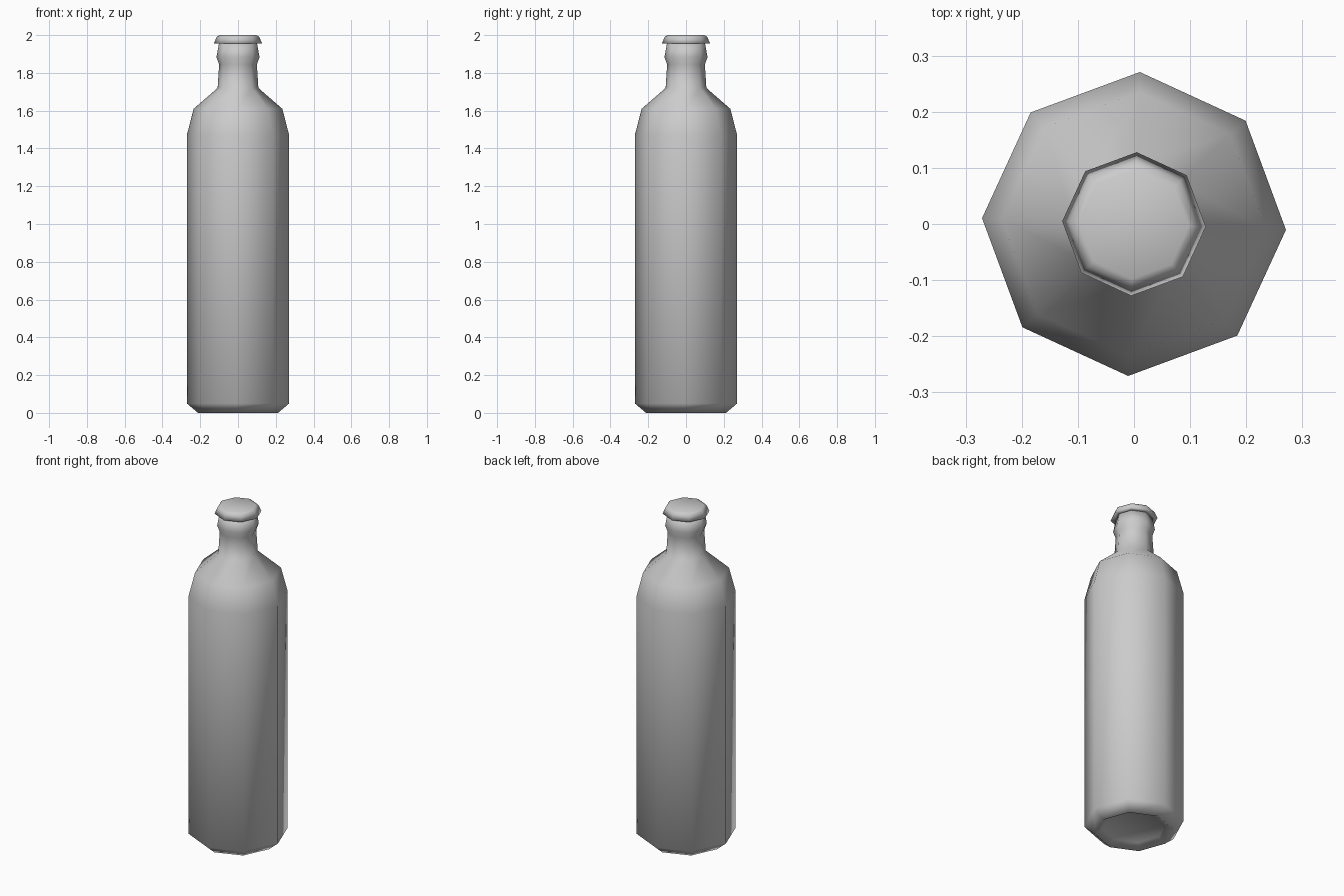
import bpy, bmesh, math

if "Cube" in bpy.data.objects:
    bpy.data.objects.remove(bpy.data.objects["Cube"])

SIDES = 8
TURN = math.radians(-2.2)


def lathe(name, profile, start_cap=True, end_cap=True):
    """Revolve (radius, z) points into an eight-sided smooth shell."""
    bm = bmesh.new()
    rings = []
    for r, z in profile:
        rings.append([bm.verts.new((r * math.cos(TURN + math.tau * i / SIDES),
                                    r * math.sin(TURN + math.tau * i / SIDES), z))
                      for i in range(SIDES)])
    for a, b in zip(rings, rings[1:]):
        for i in range(SIDES):
            j = (i + 1) % SIDES
            bm.faces.new((a[i], a[j], b[j], b[i]))
    if start_cap:
        bm.faces.new(rings[0][::-1])
    if end_cap:
        bm.faces.new(rings[-1])
    bmesh.ops.recalc_face_normals(bm, faces=bm.faces[:])
    for f in bm.faces:
        f.smooth = True
    mesh = bpy.data.meshes.new(name)
    bm.to_mesh(mesh)
    bm.free()
    obj = bpy.data.objects.new(name, mesh)
    bpy.context.collection.objects.link(obj)
    return obj


# Bottle: shallow recessed base, chamfer, straight body, shoulder, neck with lip ring
lathe("bottle", [(0.17, 0.03), (0.212, 0.0), (0.271, 0.05), (0.271, 1.47),
                 (0.235, 1.61), (0.108, 1.72), (0.100, 1.845),
                 (0.114, 1.883), (0.101, 1.955)])

# Cap: flared skirt with a flat top
lathe("cap", [(0.100, 1.955), (0.128, 1.955), (0.112, 1.992), (0.098, 2.0)])
